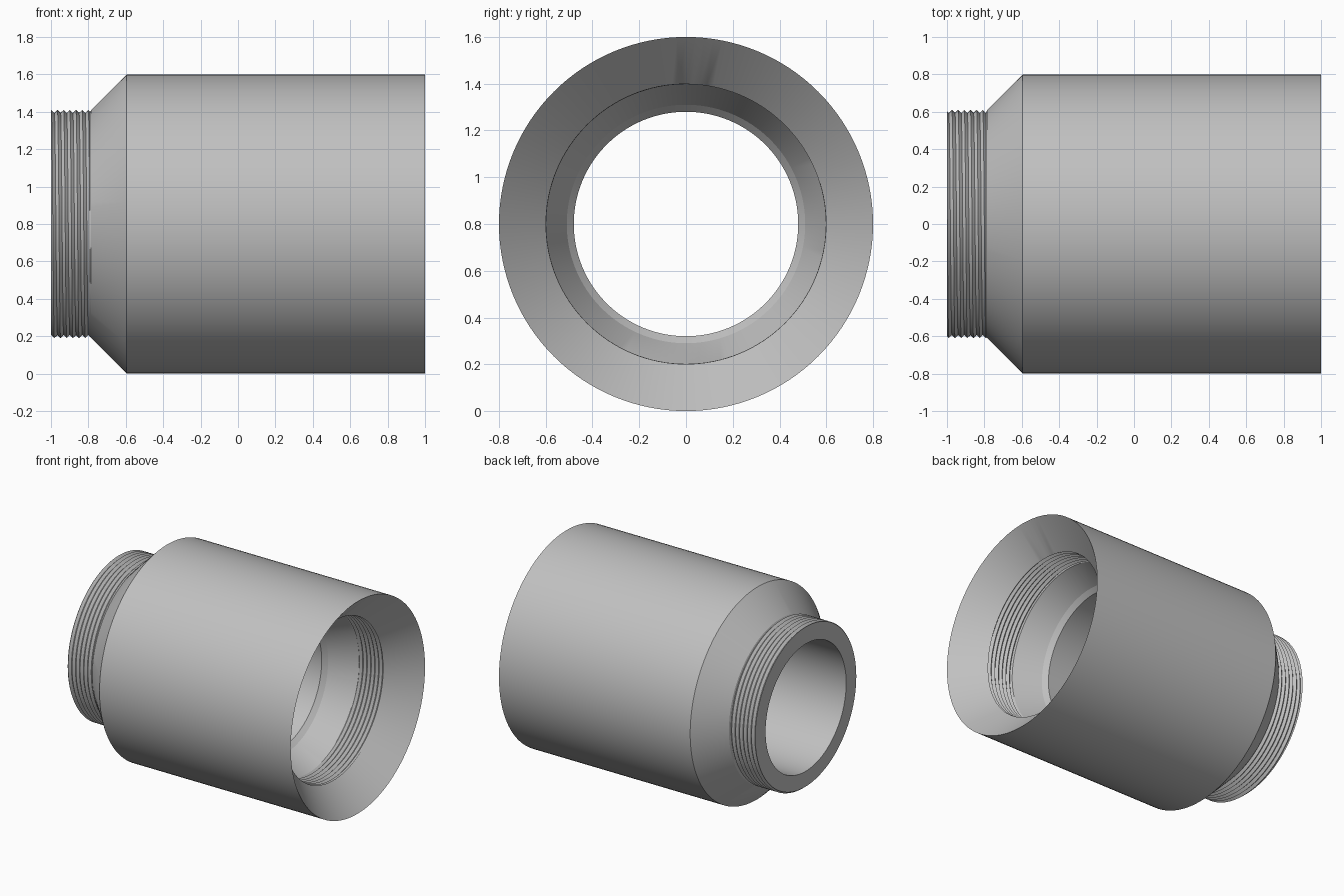
import bpy, bmesh, math

if "Cube" in bpy.data.objects:
    bpy.data.objects.remove(bpy.data.objects["Cube"])

SEGMENTS = 128      # sides around the axis
PITCH = 0.033       # screw thread pitch
AXIS_Z = 0.8        # height of the axis


def tooth(x, turn, low, high):
    """Triangular thread radius at axial position x for a given turn fraction."""
    phase = ((x - turn * PITCH) / PITCH) % 1.0
    return low + (high - low) * (1 - abs(2 * phase - 1))


def thread(x0, x1, turn, low, high):
    """Crest and root points of a helical thread, clipped to x0..x1."""
    points = []
    first = math.floor(x0 / PITCH) * 2 - 3
    last = math.ceil(x1 / PITCH) * 2 + 2
    for k in range(first, last + 1):
        x = min(max((k / 2 + turn) * PITCH, x0), x1)
        points.append((x, tooth(x, turn, low, high)))
    return points


def section(turn):
    """Closed wall section (axial position, radius) at one turn fraction."""
    male = thread(-1.0, -0.79, turn, 0.594, 0.61)
    female = thread(0.59, 0.80, turn, 0.598, 0.614)[::-1]
    return ([(-1.0, 0.48)] + male
            + [(-0.785, 0.61), (-0.595, 0.8), (1.0, 0.8), (0.801, 0.599)]
            + female
            + [(0.585, 0.6), (0.395, 0.51), (0.362, 0.48)])


# Threaded sleeve: sweep the section around the x axis
bm = bmesh.new()
columns = []
for i in range(SEGMENTS + 1):
    turn = i / SEGMENTS
    a = turn * 2 * math.pi
    columns.append([bm.verts.new((x, r * math.cos(a), AXIS_Z + r * math.sin(a)))
                    for x, r in section(turn)])
for a, b in zip(columns, columns[1:]):
    n = len(a)
    for j in range(n):
        k = (j + 1) % n
        bm.faces.new((a[j], a[k], b[k], b[j]))

# Weld the seam and the clipped thread ends
bmesh.ops.remove_doubles(bm, verts=bm.verts[:], dist=0.0001)
bmesh.ops.recalc_face_normals(bm, faces=bm.faces[:])

mesh = bpy.data.meshes.new("threaded_sleeve")
bm.to_mesh(mesh)
bm.free()
sleeve = bpy.data.objects.new("threaded_sleeve", mesh)
bpy.context.collection.objects.link(sleeve)

grey = bpy.data.materials.new("grey metal")
grey.diffuse_color = (0.53, 0.53, 0.53, 1.0)
grey.use_nodes = True
grey.node_tree.nodes["Principled BSDF"].inputs["Base Color"].default_value = grey.diffuse_color
mesh.materials.append(grey)

bpy.context.view_layer.objects.active = sleeve
sleeve.select_set(True)
bpy.ops.object.shade_smooth_by_angle(angle=math.radians(15))
